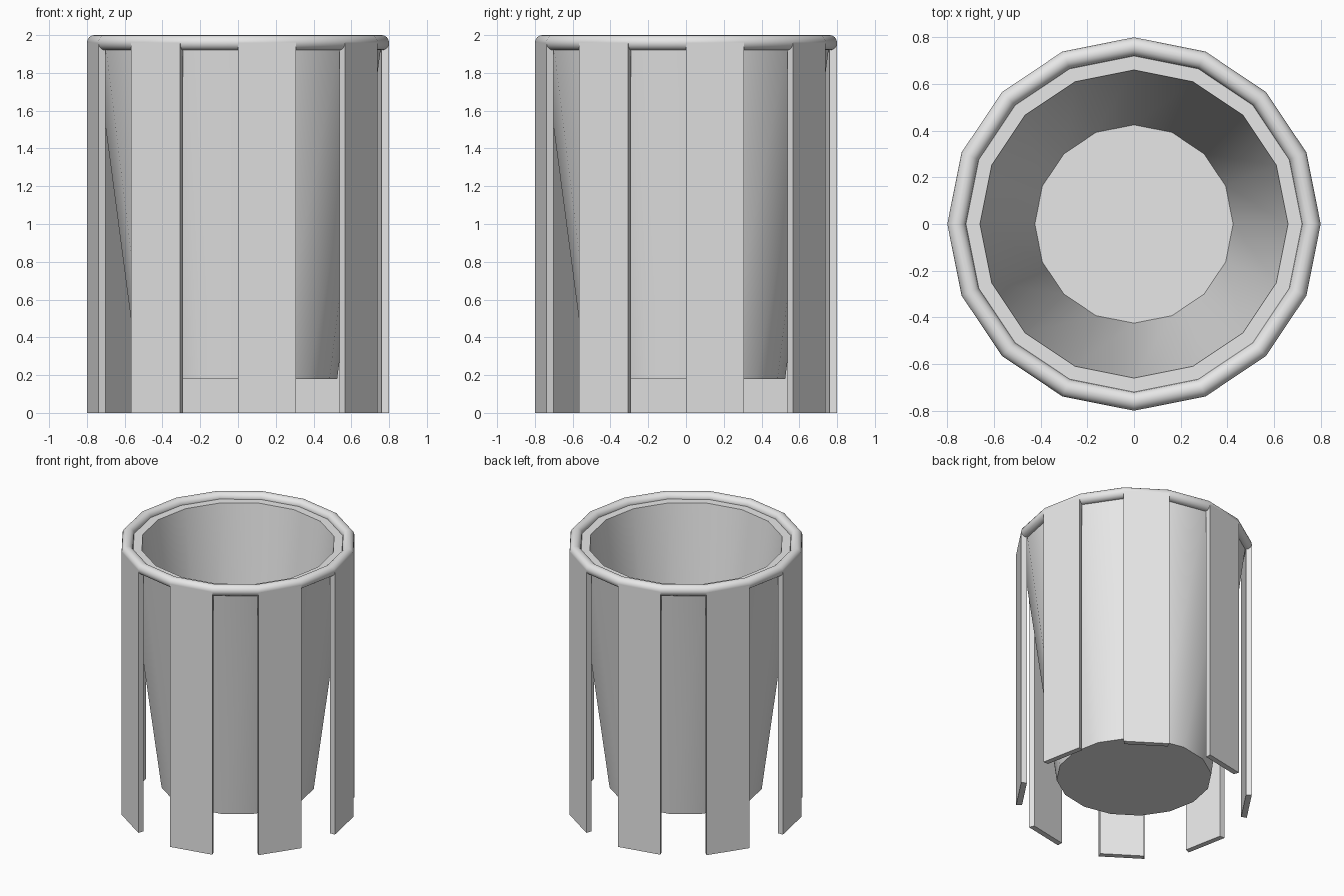
import bpy, bmesh
from math import cos, sin, pi, radians

SIDES = 16
STEP = 2 * pi / SIDES
RIM_Z, RIM_R, TUBE = 1.96, 0.76, 0.04

cube = bpy.data.objects.get("Cube")
if cube:
    bpy.data.objects.remove(cube, do_unlink=True)

grey = bpy.data.materials.new("light_grey")
grey.use_nodes = True
grey.diffuse_color = (0.8, 0.8, 0.8, 1)
grey.node_tree.nodes["Principled BSDF"].inputs["Base Color"].default_value = grey.diffuse_color


def finish(name, bm, smooth=False):
    bmesh.ops.recalc_face_normals(bm, faces=bm.faces)
    mesh = bpy.data.meshes.new(name)
    bm.to_mesh(mesh)
    bm.free()
    mesh.materials.append(grey)
    obj = bpy.data.objects.new(name, mesh)
    bpy.context.collection.objects.link(obj)
    if smooth:
        bpy.ops.object.select_all(action='DESELECT')
        obj.select_set(True)
        bpy.context.view_layer.objects.active = obj
        bpy.ops.object.shade_smooth_by_angle(angle=radians(30))
    return obj


def lathe(name, profile, closed=False):
    """Turn (radius, height) points around z; an open profile gets flat end caps."""
    bm = bmesh.new()
    rings = [[bm.verts.new((r * cos(i * STEP), r * sin(i * STEP), z)) for i in range(SIDES)]
             for r, z in profile]
    pairs = list(zip(rings, rings[1:]))
    if closed:
        pairs.append((rings[-1], rings[0]))
    else:
        bm.faces.new(rings[0])
        bm.faces.new(rings[-1])
    for a, b in pairs:
        for i in range(SIDES):
            j = (i + 1) % SIDES
            bm.faces.new((a[i], a[j], b[j], b[i]))
    return finish(name, bm, smooth=True)


# Tapered inner cup with a thick wall and floor
lathe("inner_cup", [(0.525, 0.18), (RIM_R, RIM_Z), (0.66, RIM_Z), (0.425, 0.28)])

# Rounded rim
N = 16
lathe("rim", [(RIM_R + TUBE * cos(2 * pi * k / N), RIM_Z + TUBE * sin(2 * pi * k / N))
              for k in range(N)], closed=True)

# Hanging slats on every other side
for n in range(SIDES // 2):
    bm = bmesh.new()
    a, b = 2 * n * STEP, (2 * n + 1) * STEP
    outline = [(RIM_R, a), (RIM_R + TUBE, a), (RIM_R + TUBE, b), (RIM_R, b)]
    base = bm.faces.new([bm.verts.new((r * cos(t), r * sin(t), 0)) for r, t in outline])
    top = bmesh.ops.extrude_face_region(bm, geom=[base])["geom"]
    bmesh.ops.translate(bm, vec=(0, 0, RIM_Z),
                        verts=[v for v in top if isinstance(v, bmesh.types.BMVert)])
    finish(f"slat_{n + 1}", bm)
